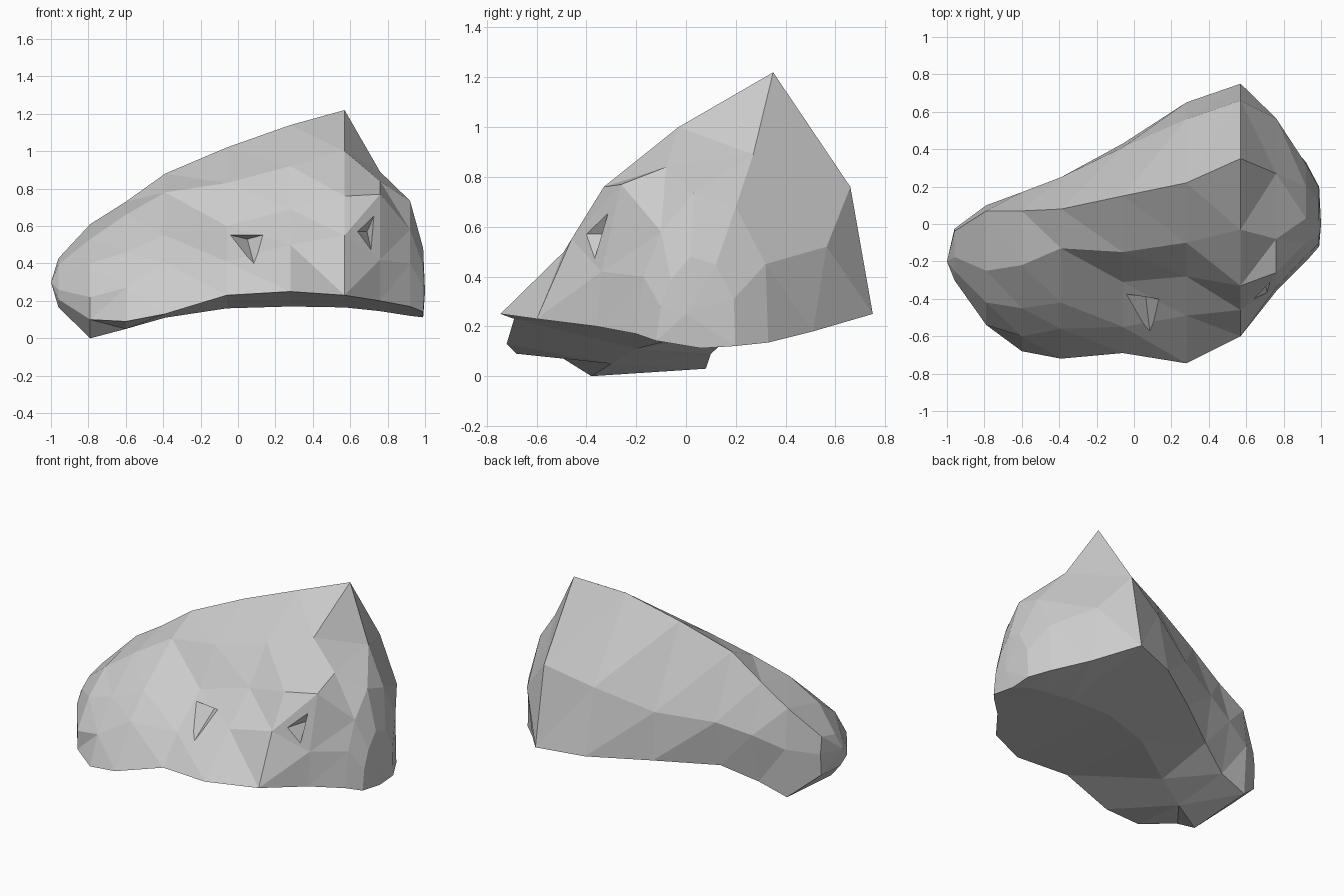
import bpy, bmesh

if "Cube" in bpy.data.objects:
    bpy.data.objects.remove(bpy.data.objects["Cube"])

# Rock cross-sections: x, then (y, z) pairs running ridge -> front -> underside -> back
SECTIONS = [
    (-0.79, (.07, .61), (-.25, .53), (-.42, .40), (-.54, .22), (-.54, .10), (-.38, .00), (.08, .03), (.10, .35)),
    (-0.60, (.07, .73), (-.22, .66), (-.45, .46), (-.60, .27), (-.68, .09), (-.30, .05), (.10, .09), (.17, .42)),
    (-0.39, (.08, .88), (-.13, .78), (-.42, .55), (-.56, .40), (-.72, .13), (-.20, .11), (.20, .18), (.25, .48)),
    (-0.06, (.15, 1.02), (-.15, .83), (-.31, .60), (-.55, .41), (-.69, .23), (.00, .16), (.43, .21), (.41, .52)),
    (0.28, (.22, 1.14), (-.10, .92), (-.28, .69), (-.49, .50), (-.745, .25), (.10, .17), (.65, .23), (.56, .65)),
    (0.57, (.35, 1.22), (-.03, 1.0), (-.33, .76), (-.46, .55), (-.60, .23), (.10, .165), (.75, .25), (.66, .76)),
    (0.76, (.27, .89), (-.08, .84), (-.26, .77), (-.34, .42), (-.36, .20), (.10, .145), (.51, .18), (.565, .52)),
    (0.92, (.20, .68), (.03, .735), (-.10, .58), (-.17, .40), (-.20, .17), (.10, .12), (.33, .135), (.32, .45)),
]


def shrink(section, x, centre, k):
    """Smaller copy of a section, used to round off the two ends."""
    cy, cz = centre
    return (x, *[(cy + (y - cy) * k, cz + (z - cz) * k) for y, z in section[1:]])


def finish(bm, name):
    bmesh.ops.recalc_face_normals(bm, faces=bm.faces)
    mesh = bpy.data.meshes.new(name)
    bm.to_mesh(mesh)
    bm.free()
    obj = bpy.data.objects.new(name, mesh)
    bpy.context.collection.objects.link(obj)
    return obj


# Main boulder: faceted loft with blunt ends
sections = [shrink(SECTIONS[0], -0.96, (-.12, .29), .43), *SECTIONS,
            shrink(SECTIONS[-1], 0.99, (.0, .10), .6)]
bm = bmesh.new()
rings = [[bm.verts.new((s[0], y, z)) for y, z in s[1:]] for s in sections]
for a, b in zip(rings, rings[1:]):
    for i in range(8):
        j = (i + 1) % 8
        bm.faces.new((a[i], a[j], b[j], b[i]))
for ring, tip in ((rings[0], (-1, -.2, .3)), (rings[-1], (1, .0, .25))):
    hub = bm.verts.new(tip)
    for i in range(8):
        bm.faces.new((ring[i], ring[(i + 1) % 8], hub))
bmesh.ops.triangulate(bm, faces=bm.faces, quad_method='SHORT_EDGE')
rock = finish(bm, "boulder")


# Chipped notches in the front face, cut by tetrahedra
def chip(name, corners):
    bm = bmesh.new()
    for c in corners:
        bm.verts.new(c)
    bmesh.ops.convex_hull(bm, input=bm.verts)
    cutter = finish(bm, name)
    cutter.hide_render = True
    mod = rock.modifiers.new(name, 'BOOLEAN')
    mod.operation, mod.solver, mod.object = 'DIFFERENCE', 'EXACT', cutter
    bpy.context.view_layer.objects.active = rock
    bpy.ops.object.modifier_apply(modifier=mod.name)
    bpy.data.objects.remove(cutter)


chip("chip_left", [(-.16, -.50, .58), (.20, -.50, .57), (.09, -.62, .38), (.05, -.28, .53)])
chip("chip_right", [(.59, -.56, .57), (.80, -.46, .82), (.74, -.54, .34), (.69, -.24, .57)])
